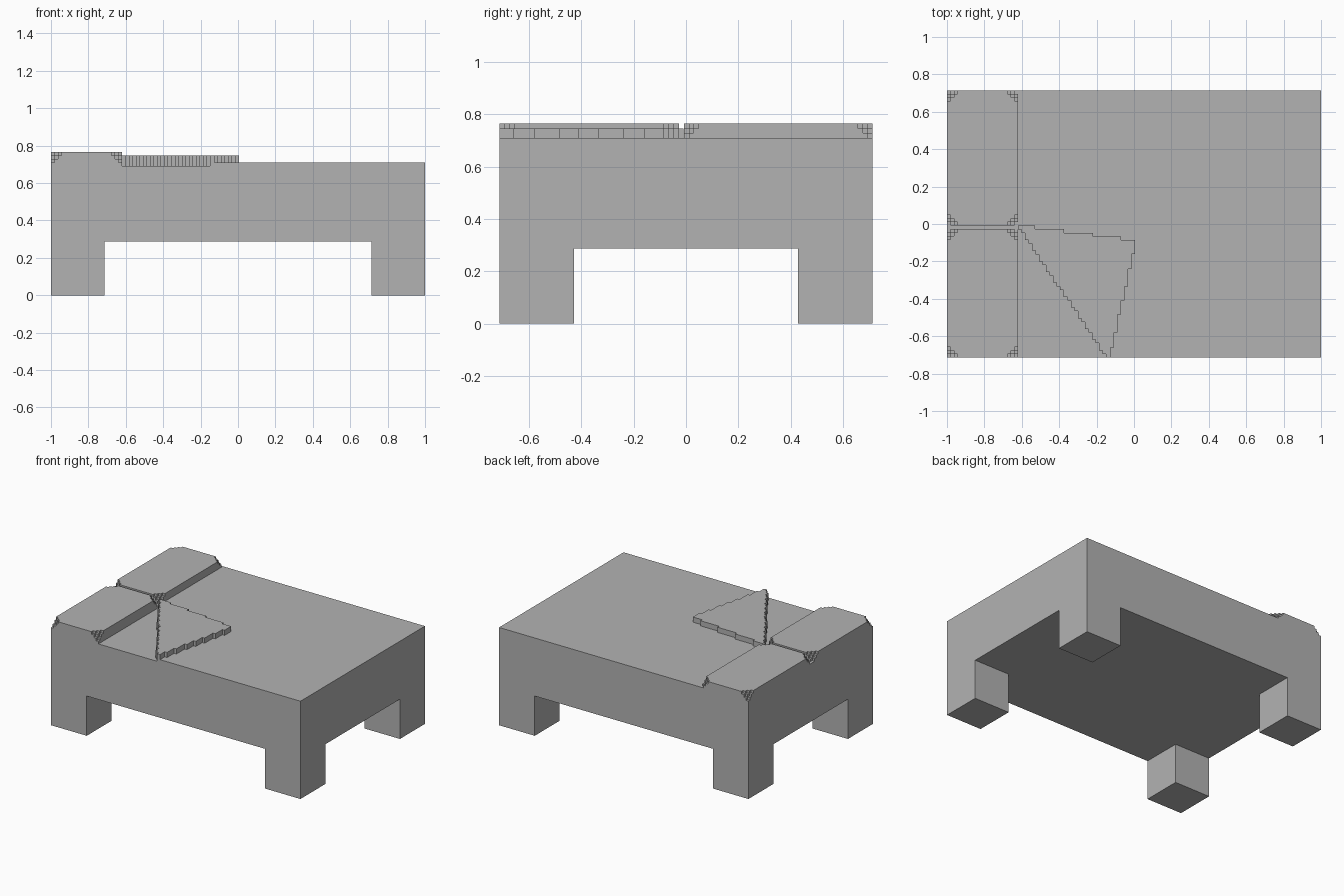
import bpy
import bmesh

cube = bpy.data.objects.get("Cube")
if cube:
    bpy.data.objects.remove(cube, do_unlink=True)

V = 0.0187                 # stair step size
HX, HY = 1.0, 0.713        # half length and half width
LEG, UNDER = 0.286, 0.288  # leg width, underside height
SHEET, TOP = 0.691, 0.709  # exposed sheet and blanket heights
PX = -0.62                 # inner edge of the pillows

grey = bpy.data.materials.new("plain_grey")
grey.use_nodes = True
colour = (0.45, 0.45, 0.45, 1)
grey.diffuse_color = colour
grey.node_tree.nodes["Principled BSDF"].inputs["Base Color"].default_value = colour


def prism_object(name, layers):
    """Stack of extruded outlines, each given as (points, bottom, top)."""
    bm = bmesh.new()
    for points, z0, z1 in layers:
        face = bm.faces.new([bm.verts.new((x, y, z0)) for x, y in points])
        out = bmesh.ops.extrude_face_region(bm, geom=[face])
        moved = [g for g in out["geom"] if isinstance(g, bmesh.types.BMVert)]
        bmesh.ops.translate(bm, verts=moved, vec=(0, 0, z1 - z0))
    bmesh.ops.recalc_face_normals(bm, faces=bm.faces)
    mesh = bpy.data.meshes.new(name)
    bm.to_mesh(mesh)
    bm.free()
    mesh.materials.append(grey)
    obj = bpy.data.objects.new(name, mesh)
    bpy.context.collection.objects.link(obj)
    return obj


def rect(x0, y0, x1, y1):
    return [(x0, y0), (x1, y0), (x1, y1), (x0, y1)]


def stepped_rect(x0, y0, x1, y1, n):
    """Rectangle whose corners are cut as stairs of n steps."""
    points = []
    for cx, cy, sx, sy, flip in ((x0, y0, 1, 1, True), (x1, y0, -1, 1, False),
                                 (x1, y1, -1, -1, True), (x0, y1, 1, -1, False)):
        corner = []
        for j in range(n):
            x = cx + sx * (n - j) * V
            corner += [(x, cy + sy * j * V), (x, cy + sy * (j + 1) * V)]
        corner.append((cx, cy + sy * n * V))
        points += corner[::-1] if flip else corner
    return points


# Four legs
for side, sx in (("right", -1), ("left", 1)):
    for end, sy in (("front", -1), ("back", 1)):
        xs = sorted((sx * HX, sx * (HX - LEG)))
        ys = sorted((sy * HY, sy * (HY - LEG)))
        prism_object(f"{end}_{side}_leg", [(rect(xs[0], ys[0], xs[1], ys[1]), 0, UNDER)])

# Mattress body
prism_object("mattress", [(rect(-HX, -HY, HX, HY), UNDER, SHEET)])

# Stepped crease where the blanket is turned back, from pillow to front edge
ROWS, COLS, ROW = 37, 25, 0.019
crease = []
for j in range(ROWS):
    x = -0.15 - round(COLS * (j + 0.5) / ROWS) * (-0.15 - PX) / COLS
    y = -HY + j * ROW
    if crease and abs(crease[-1][0] - x) < 1e-5:
        crease[-1] = (x, y + ROW)
    else:
        crease += [(x, y), (x, y + ROW)]

# Blanket with the uncovered triangle left open
blanket = [(-HX, -HY), (PX, -HY), (PX, crease[-1][1] + 0.001)]
blanket += crease[::-1] + [(HX, -HY), (HX, HY), (-HX, HY)]
prism_object("blanket", [(blanket, SHEET, TOP)])

# Turned-back blanket flap
x, y = -0.126, -HY
flap = [(x, y)]
for y in (-0.66, -0.58, -0.485, -0.41, -0.335, -0.24, -0.16):
    flap += [(x, y), (x + V, y)]
    x += V
y = -0.085
flap.append((x, y))
for x in (-0.07, -0.22, -0.375, -0.53):
    flap += [(x, y), (x, y + ROW)]
    y += ROW
flap += [(PX, y)] + crease[::-1]
prism_object("blanket_flap", [(flap, TOP, TOP + 2 * V)])

# Two pillows with stair-cut upper corners
for name, y0, y1 in (("front_pillow", -HY, -0.027), ("back_pillow", -0.008, HY)):
    prism_object(name, [(stepped_rect(-HX, y0, PX, y1, k + 1),
                         TOP + k * V, TOP + (k + 1) * V) for k in range(3)])
